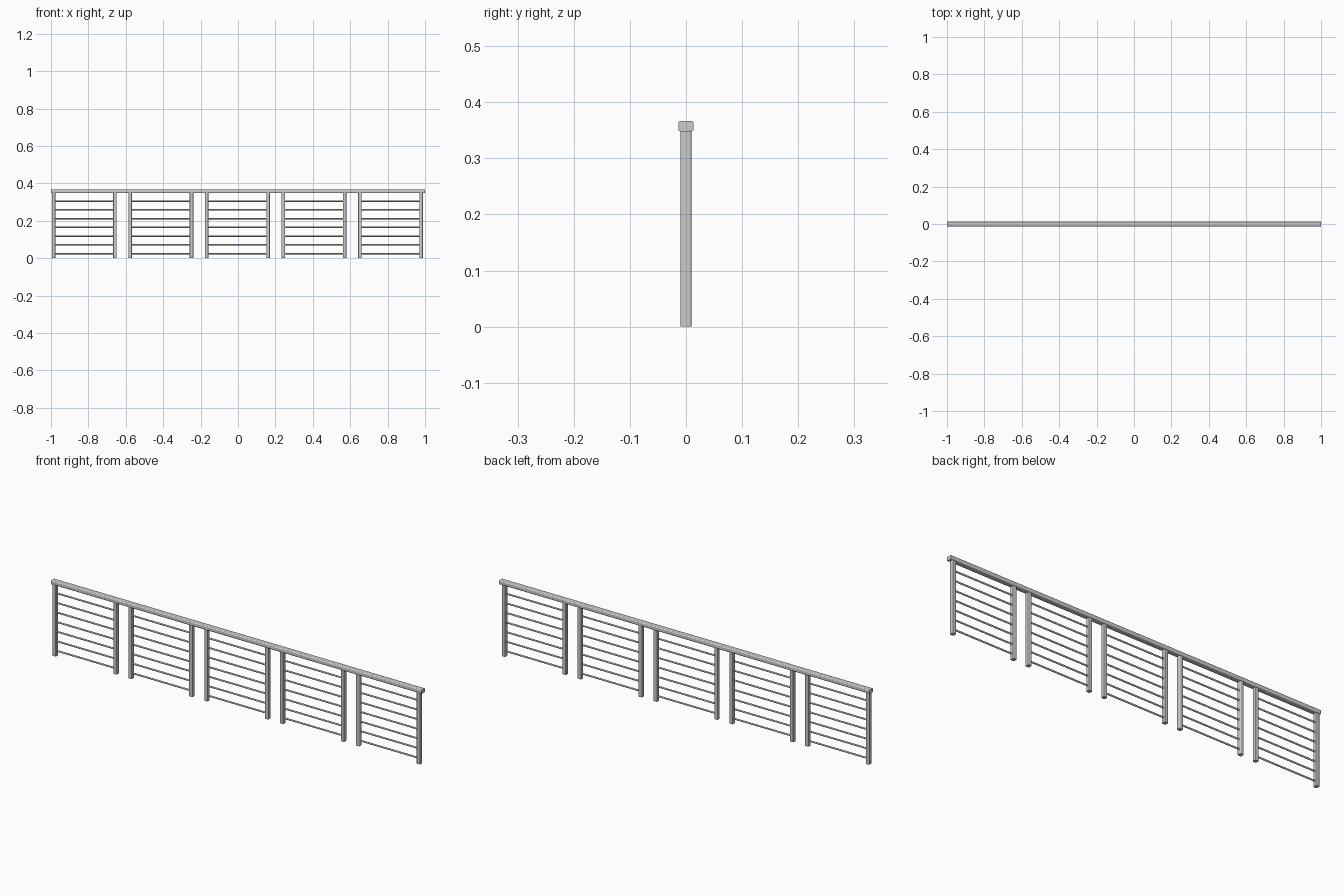
import bpy, math

if "Cube" in bpy.data.objects:
    bpy.data.objects.remove(bpy.data.objects["Cube"])

PITCH, PANEL_W, X0 = 0.4093, 0.328, -0.986
POST, RAIL_W, RAIL_Z0, RAIL_Z1 = 0.019, 0.027, 0.348, 0.367


def smooth(o):
    bpy.ops.object.select_all(action='DESELECT')
    o.select_set(True)
    bpy.context.view_layer.objects.active = o
    bpy.ops.object.shade_smooth_by_angle(angle=math.radians(35))


def rounded_box(name, size, loc, bevel, axis):
    """Box whose edges along one axis are rounded."""
    bpy.ops.mesh.primitive_cube_add(size=1, location=loc)
    o = bpy.context.object
    o.name = name
    for v in o.data.vertices:
        v.co = [c * s for c, s in zip(v.co, size)]
    weight = o.data.attributes.new('bevel_weight_edge', 'FLOAT', 'EDGE')
    for e in o.data.edges:
        a, b = (o.data.vertices[i].co for i in e.vertices)
        weight.data[e.index].value = 1.0 if abs((a - b)[axis]) > 1e-5 else 0.0
    m = o.modifiers.new('round', 'BEVEL')
    m.limit_method = 'WEIGHT'
    m.width = bevel
    m.segments = 3
    smooth(o)
    return o


# Handrail along the full length
rounded_box('handrail', (2, RAIL_W, RAIL_Z1 - RAIL_Z0),
            (0, 0, (RAIL_Z0 + RAIL_Z1) / 2), 0.004, 0)

for p in range(5):
    left = X0 + p * PITCH
    # Pair of posts, tucked slightly into the handrail
    for side, x in (('left', left), ('right', left + PANEL_W)):
        h = RAIL_Z0 + 0.002
        rounded_box(f'post_{side}_{p + 1}', (POST, POST, h), (x, 0, h / 2), 0.003, 2)
    # Seven thin horizontal bars
    for b in range(7):
        bpy.ops.mesh.primitive_cylinder_add(
            vertices=16, radius=0.004, depth=PANEL_W - POST + 0.004,
            location=(left + PANEL_W / 2, 0, 0.025 + b * 0.0468),
            rotation=(0, math.pi / 2, 0))
        o = bpy.context.object
        o.name = f'bar_{p + 1}_{b + 1}'
        smooth(o)
